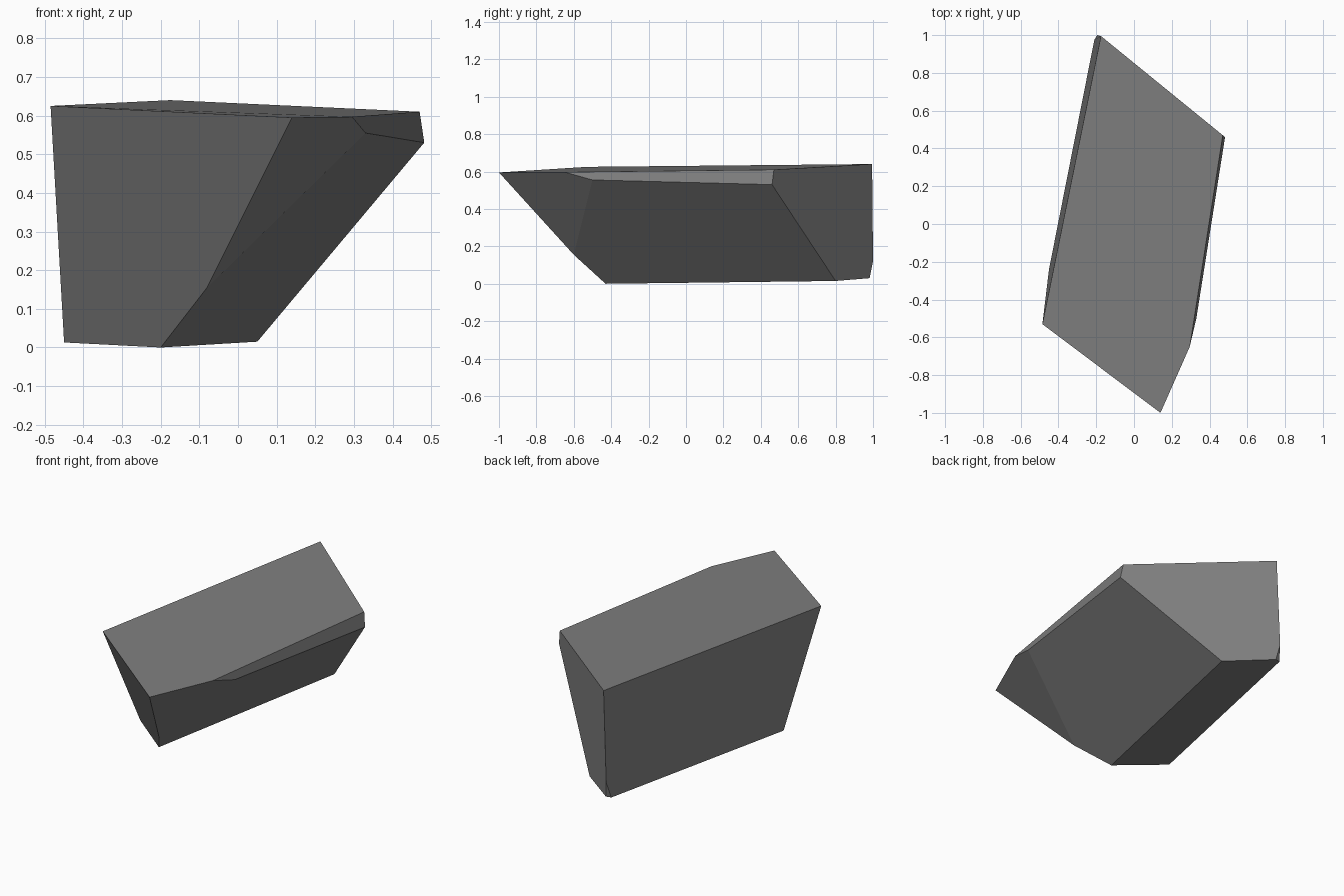
import bpy
import bmesh

cube = bpy.data.objects.get("Cube")
if cube:
    bpy.data.objects.remove(cube, do_unlink=True)

# Single stone colour
stone = bpy.data.materials.new("grey_stone")
stone.use_nodes = True
grey = (0.21, 0.21, 0.21, 1.0)
stone.diffuse_color = grey
bsdf = stone.node_tree.nodes["Principled BSDF"]
bsdf.inputs["Base Color"].default_value = grey
bsdf.inputs["Roughness"].default_value = 0.9

# Corners of the faceted rock
corners = {
    # top rim
    "back": (-0.175, 0.995, 0.64),
    "left": (0.47, 0.47, 0.61),
    "left_front": (0.295, -0.65, 0.597),
    "front": (0.14, -1.0, 0.595),
    "right": (-0.485, -0.53, 0.625),
    # lower edge of the chamfer
    "chamfer_back": (0.482, 0.46, 0.53),
    "chamfer_front": (0.33, -0.50, 0.555),
    # notch on the front edge
    "notch": (-0.08, -0.60, 0.155),
    # base
    "base_front": (-0.20, -0.43, 0.0),
    "base_left": (0.05, 0.80, 0.015),
    "base_back": (-0.18, 0.982, 0.03),
    "base_back_right": (-0.21, 0.975, 0.03),
    "base_right": (-0.45, -0.24, 0.013),
    # chipped back corner
    "chip": (-0.195, 1.0, 0.12),
}

# Facets, each named by its corners in order
facets = [
    "back right front left_front left",                                # top
    "left left_front chamfer_front chamfer_back",                      # chamfer
    "left_front front notch chamfer_front",                            # front left
    "chamfer_back chamfer_front notch base_front base_left",           # left
    "front right base_right base_front notch",                         # front
    "right back chip base_back_right base_right",                      # right
    "back left chamfer_back base_left base_back chip",                 # back
    "chip base_back base_back_right",                                  # chip
    "base_front base_right base_back_right base_back base_left",       # base
]

bm = bmesh.new()
verts = {name: bm.verts.new(co) for name, co in corners.items()}
for facet in facets:
    bm.faces.new([verts[name] for name in facet.split()])
bmesh.ops.recalc_face_normals(bm, faces=bm.faces)

mesh = bpy.data.meshes.new("rock")
bm.to_mesh(mesh)
bm.free()
mesh.materials.append(stone)
rock = bpy.data.objects.new("rock", mesh)
bpy.context.collection.objects.link(rock)
